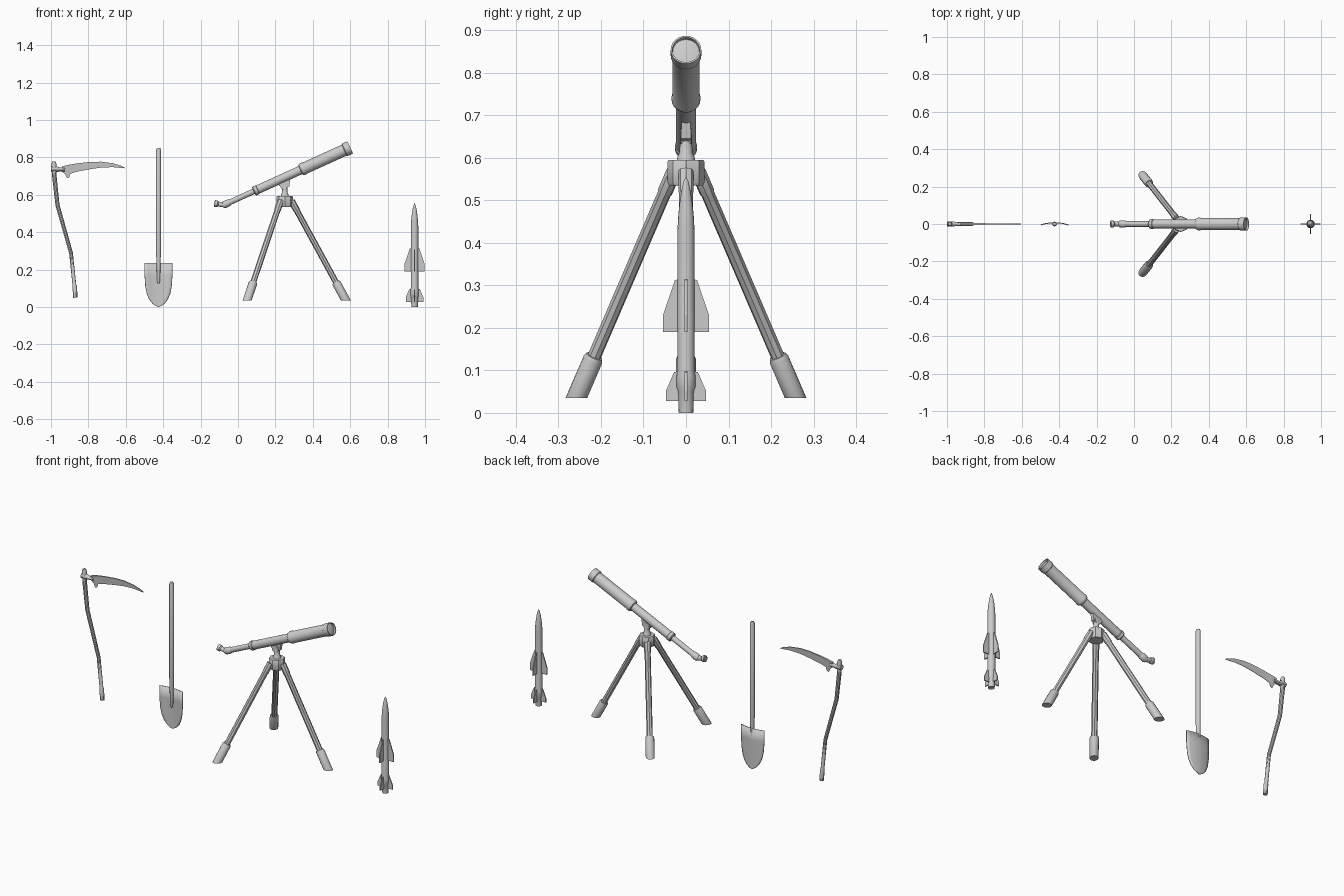
import bpy, bmesh, math
from mathutils import Vector, Matrix

if "Cube" in bpy.data.objects:
    bpy.data.objects.remove(bpy.data.objects["Cube"])


def finish(name, bm, smooth=35):
    bmesh.ops.remove_doubles(bm, verts=bm.verts, dist=1e-6)
    bmesh.ops.recalc_face_normals(bm, faces=bm.faces)
    me = bpy.data.meshes.new(name)
    bm.to_mesh(me)
    bm.free()
    ob = bpy.data.objects.new(name, me)
    bpy.context.collection.objects.link(ob)
    if smooth:
        bpy.ops.object.select_all(action='DESELECT')
        ob.select_set(True)
        bpy.context.view_layer.objects.active = ob
        bpy.ops.object.shade_smooth_by_angle(angle=math.radians(smooth))
    return ob


def lathe(name, profile, origin, axis=(0, 0, 1), n=20, cut_z=None):
    """Spin (radius, distance) pairs round an axis; optionally trim flat below cut_z."""
    bm = bmesh.new()
    vs = [bm.verts.new((r, 0, s)) for r, s in profile]
    es = [bm.edges.new(p) for p in zip(vs, vs[1:])]
    bmesh.ops.spin(bm, geom=vs + es, cent=(0, 0, 0), axis=(0, 0, 1),
                   angle=2 * math.pi, steps=n, use_duplicate=False)
    bmesh.ops.remove_doubles(bm, verts=bm.verts, dist=1e-5)
    rot = Vector(axis).to_track_quat('Z', 'Y').to_matrix().to_4x4()
    bm.transform(Matrix.Translation(origin) @ rot)
    if cut_z is not None:
        geom = bm.verts[:] + bm.edges[:] + bm.faces[:]
        bmesh.ops.bisect_plane(bm, geom=geom, plane_co=(0, 0, cut_z),
                               plane_no=(0, 0, 1), clear_inner=True)
        bmesh.ops.holes_fill(bm, edges=[e for e in bm.edges if e.is_boundary])
    return finish(name, bm)


def rod(name, path, n=10):
    """Bent tube through (x, z, radius) points with mitred rings."""
    bm = bmesh.new()
    rings = []
    for i, (x, z, r) in enumerate(path):
        a, b = path[max(i - 1, 0)], path[min(i + 1, len(path) - 1)]
        t = Vector((b[0] - a[0], 0, b[1] - a[1])).normalized()
        side = Vector((t.z, 0, -t.x))
        ang = [2 * math.pi * k / n for k in range(n)]
        rings.append([bm.verts.new(Vector((x, 0, z)) + side * r * math.cos(q)
                                   + Vector((0, r * math.sin(q), 0))) for q in ang])
    for a, b in zip(rings, rings[1:]):
        for k in range(n):
            bm.faces.new((a[k], a[(k + 1) % n], b[(k + 1) % n], b[k]))
    bm.faces.new(rings[0])
    bm.faces.new(rings[-1])
    return finish(name, bm)


def plate(name, outline, half, place):
    """Flat (u, z) outline thickened across v, then moved by a matrix."""
    bm = bmesh.new()
    f = bm.faces.new([bm.verts.new((u, -half, z)) for u, z in outline])
    ext = bmesh.ops.extrude_face_region(bm, geom=[f], use_keep_orig=True)
    bmesh.ops.translate(bm, vec=(0, 2 * half, 0),
                        verts=[v for v in ext['geom'] if isinstance(v, bmesh.types.BMVert)])
    bm.transform(place)
    return finish(name, bm, 0)


# Scythe: bent handle with knob and grip
rod("scythe_handle", [(-.985, .778, .009), (-.984, .765, .013), (-.982, .70, .012),
                      (-.965, .545, .011), (-.893, .29, .010), (-.875, .12, .010),
                      (-.874, .115, .012), (-.869, .05, .012)])
rod("scythe_collar", [(-.999, .737, .015), (-.97, .737, .015), (-.955, .735, .011), (-.925, .735, .010)])

# Scythe: blade tapering from thick spine to thin cutting edge, with hooked heel
bm = bmesh.new()
stations = [(-.94, .752, .722), (-.925, .756, .712), (-.915, .758, .69), (-.903, .761, .692),
            (-.896, .762, .713), (-.86, .768, .724), (-.79, .776, .737), (-.73, .777, .746),
            (-.67, .769, .748), (-.63, .757, .744), (-.605, .745, .742)]
rings = []
for i, (x, top, low) in enumerate(stations):
    h = .007 - .0005 * i
    rings.append([bm.verts.new(c) for c in ((x, -h, top), (x, h, top), (x, .001, low), (x, -.001, low))])
for a, b in zip(rings, rings[1:]):
    for k in range(4):
        bm.faces.new((a[k], a[(k + 1) % 4], b[(k + 1) % 4], b[k]))
bm.faces.new(rings[0])
bm.faces.new(rings[-1])
finish("scythe_blade", bm, 30)

# Shovel: long handle and dished blade
SX = -.425
rod("shovel_handle", [(SX, .125, .004), (SX, .14, .008), (SX, .235, .011), (SX, .30, .013),
                      (SX, .84, .013), (SX, .85, .009)], 12)
bm = bmesh.new()
rows = [(.235, .074), (.17, .074), (.11, .070), (.07, .062), (.04, .049), (.017, .031), (.005, .013), (.001, .004)]
cols = [k / 4 for k in range(-4, 5)]
grid = []
for z, w in rows:
    grid.append([bm.verts.new((SX + u * w, .007 - .012 * (u * w / .074) ** 2, z)) for u in cols])
for a, b in zip(grid, grid[1:]):
    for k in range(len(cols) - 1):
        bm.faces.new((a[k], a[k + 1], b[k + 1], b[k]))
blade = finish("shovel_blade", bm)
solid = blade.modifiers.new("thickness", 'SOLIDIFY')
solid.thickness = .005
solid.offset = 0

# Telescope: stepped tube with collars and a recessed lens
back = Vector((-.053, 0, .556))
aim = Vector((.599, 0, .853)) - back
lathe("telescope_tube", [
    (0, 0), (.015, 0), (.015, .150), (.023, .152), (.026, .156), (.026, .172), (.0235, .175),
    (.0235, .425), (.030, .428), (.034, .436), (.034, .446), (.032, .450), (.032, .682),
    (.036, .686), (.036, .718), (.032, .718), (.031, .708), (.018, .711), (0, .713)],
    back, aim, 24)
# Telescope: eyepiece elbow
lathe("eyepiece_joint", [(0, -.004), (.015, -.003), (.019, .004), (.019, .030), (.015, .038), (0, .038)],
      back + aim.normalized() * .008, -aim, 16)
lathe("eyepiece", [(0, -.015), (.013, -.015), (.013, .022), (.018, .028), (.018, .042), (.013, .044), (.012, .039), (0, .039)],
      (-.083, 0, .547), (-1, 0, .17), 16)

# Mount: hub, stem, knuckle and saddle under the tube
HX = .25
lathe("tripod_hub", [(0, .535), (.040, .535), (.043, .540), (.043, .591), (.040, .595), (0, .595)], (HX, 0, 0), n=8)
lathe("mount_stem", [(0, .59), (.022, .59), (.020, .603), (.015, .612), (.014, .655), (0, .655)], (HX, 0, 0), n=12)
lathe("mount_knuckle", [(0, -.013), (.02, -.013), (.02, .013), (0, .013)], (HX - .004, 0, .648), (0, 1, 0), 16)
saddle = [(-.030, .648), (.0, .632), (.024, .645), (.03, .69), (-.03, .665)]
plate("mount_saddle", saddle, .010, Matrix.Translation((HX, 0, 0)))

# Tripod: three splayed legs with thicker feet cut level
for i, deg in enumerate((0, 128, -128)):
    a = math.radians(deg)
    top = Vector((HX + .036 * math.cos(a), 0 + .036 * math.sin(a), .568))
    low = Vector((HX + .327 * math.cos(a), .327 * math.sin(a), .035))
    d = low - top
    L = d.length
    lathe(f"leg_{i + 1}", [(0, 0), (.018, 0), (.018, .055), (.016, .060), (.016, L - .105), (0, L - .105)], top, d, 8)
    lathe(f"foot_{i + 1}", [(0, L - .112), (.020, L - .112), (.0235, L - .104), (.0235, L + .05), (0, L + .05)],
          top, d, 12, cut_z=.035)

# Rocket: body with pointed nose and nozzle
RX = .944
lathe("rocket_body", [
    (0, .006), (.014, .006), (.015, 0), (.017, 0), (.019, .052), (.0225, .060), (.0225, .088),
    (.020, .102), (.020, .43), (.0185, .46), (.0155, .49), (.011, .52), (.006, .543), (0, .556)],
    (RX, 0, 0), n=16)
# Rocket: four large and four small fins
large = [(.015, .19), (.054, .19), (.054, .23), (.026, .312), (.015, .315)]
small = [(.015, .028), (.047, .028), (.047, .052), (.028, .096), (.015, .098)]
for i in range(4):
    place = Matrix.Translation((RX, 0, 0)) @ Matrix.Rotation(math.pi / 2 * i, 4, 'Z')
    plate(f"large_fin_{i + 1}", large, .003, place)
    plate(f"small_fin_{i + 1}", small, .003, place)
